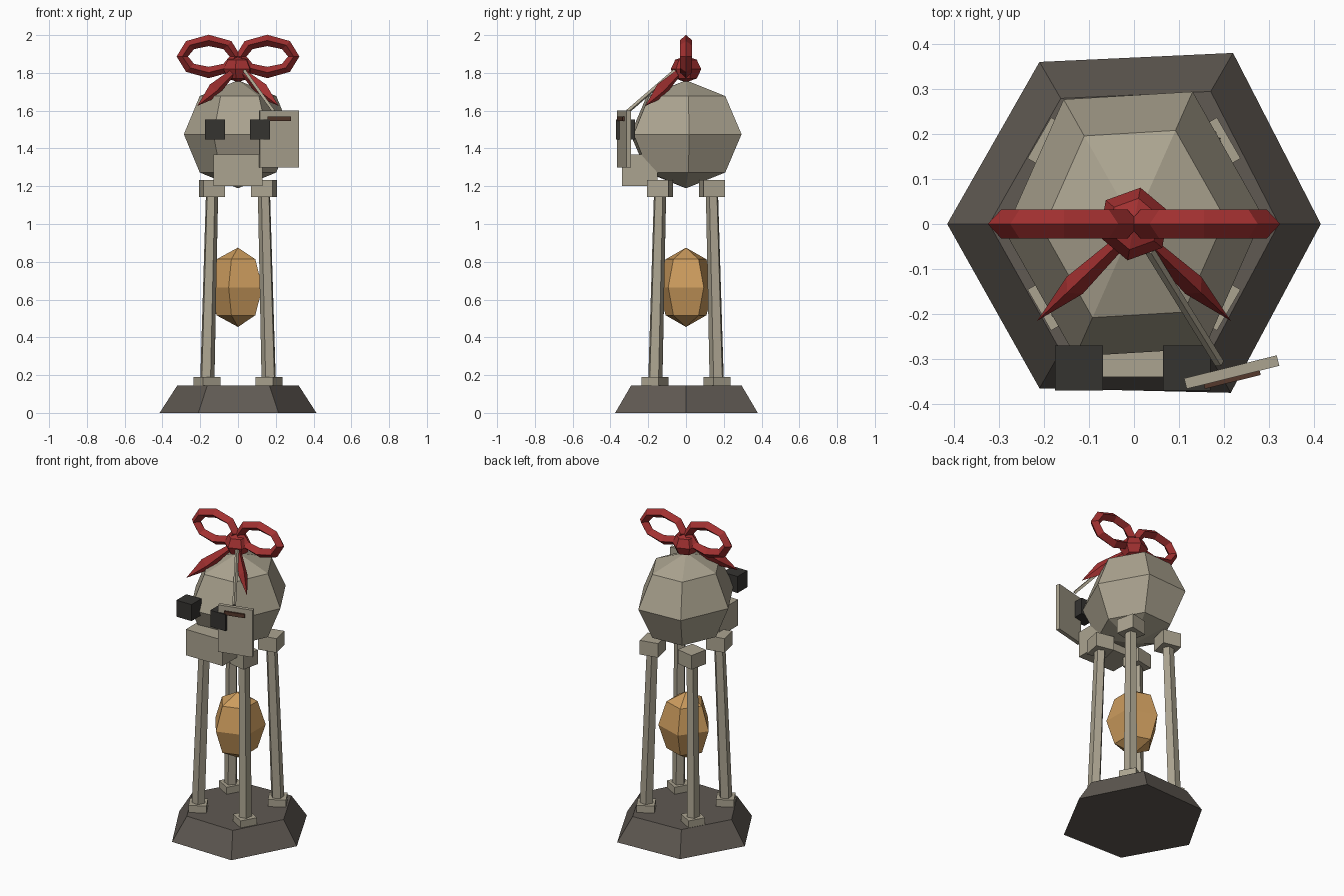
import bpy, bmesh, math
from mathutils import Vector, Matrix

if "Cube" in bpy.data.objects:
    bpy.data.objects.remove(bpy.data.objects["Cube"])

def mat(name, col):
    m = bpy.data.materials.new(name)
    m.diffuse_color = (*col, 1)
    m.use_nodes = True
    m.node_tree.nodes["Principled BSDF"].inputs["Base Color"].default_value = m.diffuse_color
    return m

BONE = mat("bone", (0.41, 0.37, 0.28))
STONE = mat("stone", (0.115, 0.1, 0.085))
AMBER = mat("amber", (0.6, 0.33, 0.11))
RED = mat("red", (0.36, 0.03, 0.03))
DARK = mat("dark", (0.035, 0.033, 0.03))
BROWN = mat("brown", (0.09, 0.04, 0.025))

def make(name, bm, m):
    bmesh.ops.recalc_face_normals(bm, faces=bm.faces)
    me = bpy.data.meshes.new(name)
    bm.to_mesh(me)
    bm.free()
    me.materials.append(m)
    ob = bpy.data.objects.new(name, me)
    bpy.context.collection.objects.link(ob)
    return ob

def box(name, loc, size, m, rot=0):
    bm = bmesh.new()
    bmesh.ops.create_cube(bm, size=1, matrix=Matrix.Translation(loc)
                          @ Matrix.Rotation(math.radians(rot), 4, 'Z')
                          @ Matrix.Diagonal((*size, 1)))
    return make(name, bm, m)

def ball(name, loc, radii, segs, m, rot):
    bm = bmesh.new()
    bmesh.ops.create_uvsphere(bm, u_segments=segs, v_segments=4, radius=1,
                              matrix=Matrix.Rotation(math.radians(rot), 4, 'Z'))
    bmesh.ops.transform(bm, matrix=Matrix.Translation(loc) @ Matrix.Diagonal((*radii, 1)),
                        verts=bm.verts)
    return make(name, bm, m)

def loft(name, rings, m, closed=False):
    """Skin a list of equal-length point rings; cap the ends unless closed."""
    bm = bmesh.new()
    vs = [[bm.verts.new(p) for p in r] for r in rings]
    n = len(vs[0])
    for i in range(len(vs) if closed else len(vs) - 1):
        a, b = vs[i], vs[(i + 1) % len(vs)]
        for j in range(n):
            k = (j + 1) % n
            bm.faces.new((a[j], a[k], b[k], b[j]))
    if not closed:
        bm.faces.new(vs[0])
        bm.faces.new(vs[-1])
    bmesh.ops.remove_doubles(bm, verts=bm.verts, dist=1e-5)
    return make(name, bm, m)

def rod(name, a, b, stations, sides, m, turn=0.0):
    """Straight bar a->b; stations are (t, half width, half height)."""
    a, b = Vector(a), Vector(b)
    d = (b - a).normalized()
    side = d.cross(Vector((0, 0, 1))).normalized()
    up = side.cross(d)
    rings = []
    for t, w, h in stations:
        c = a.lerp(b, t)
        rings.append([c + side * w * math.cos(q) + up * h * math.sin(q)
                      for q in (turn + 2 * math.pi * i / sides for i in range(sides))])
    return loft(name, rings, m)

# Hexagonal plinth, slightly uneven
foot_pts = [(0.415, 0), (0.22, 0.38), (-0.21, 0.36), (-0.415, 0), (-0.21, -0.365), (0.215, -0.375)]
loft("plinth", [[(x, y, 0) for x, y in foot_pts],
                [(x * 0.775, y * 0.775, 0.145) for x, y in foot_pts]], STONE)

# Four splayed legs with foot and hip blocks
for sx, nx in ((-1, "left"), (1, "right")):
    for sy, ny in ((-1, "front"), (1, "rear")):
        n = f"{ny}_{nx}"
        rod(n + "_leg", (sx * 0.165, sy * 0.165, 0.14), (sx * 0.138, sy * 0.138, 1.2),
            [(0, 0.04, 0.04), (1, 0.034, 0.034)], 5, BONE, 0.3)
        box(n + "_foot", (sx * 0.165, sy * 0.165, 0.155), (0.105, 0.105, 0.07), BONE, 30 * sx * sy)
        box(n + "_hip", (sx * 0.138, sy * 0.138, 1.187), (0.115, 0.115, 0.09), BONE, 12 * sx * sy)

# Hanging amber drop and faceted head
ball("amber_drop", (0, 0, 0.665), (0.16, 0.16, 0.21), 5, AMBER, 90)
ball("head", (0, 0, 1.475), (0.287, 0.33, 0.286), 6, BONE, 93)
box("snout", (0, -0.245, 1.285), (0.26, 0.19, 0.165), BONE)
for x, n in ((-0.122, "left"), (0.117, "right")):
    box(n + "_eye", (x, -0.32, 1.5), (0.106, 0.1, 0.105), DARK)

# Bow: two diamond-section loops, two tails and a knot
for s, n in ((-1, "left"), (1, "right")):
    rings = []
    for i in range(8):
        q = math.pi * i / 4
        c, z = math.cos(q), math.sin(q)
        rings.append([(s * 0.155 + (0.14 + o) * c, y, 1.887 + (0.085 + o) * z)
                      for o, y in ((0.03, 0), (0, 0.032), (-0.03, 0), (0, -0.032))])
    loft(n + "_bow_loop", rings, RED, closed=True)
    rod(n + "_bow_tail", (s * 0.03, -0.04, 1.80), (s * 0.215, -0.215, 1.625),
        [(0, 0.015, 0.02), (0.55, 0.026, 0.042), (1, 0, 0)], 4, RED)
ball("bow_knot", (0, 0, 1.82), (0.082, 0.082, 0.07), 6, RED, 50)

# Tag hanging from a string, with a slot mark on its face
rod("tag_string", (0.035, -0.06, 1.81), (0.19, -0.31, 1.595),
    [(0, 0.011, 0.011), (1, 0.011, 0.011)], 4, BONE)
box("tag", (0.217, -0.329, 1.45), (0.212, 0.024, 0.3), BONE, 14)
box("tag_slot", (0.218, -0.345, 1.558), (0.128, 0.012, 0.024), BROWN, 14)
